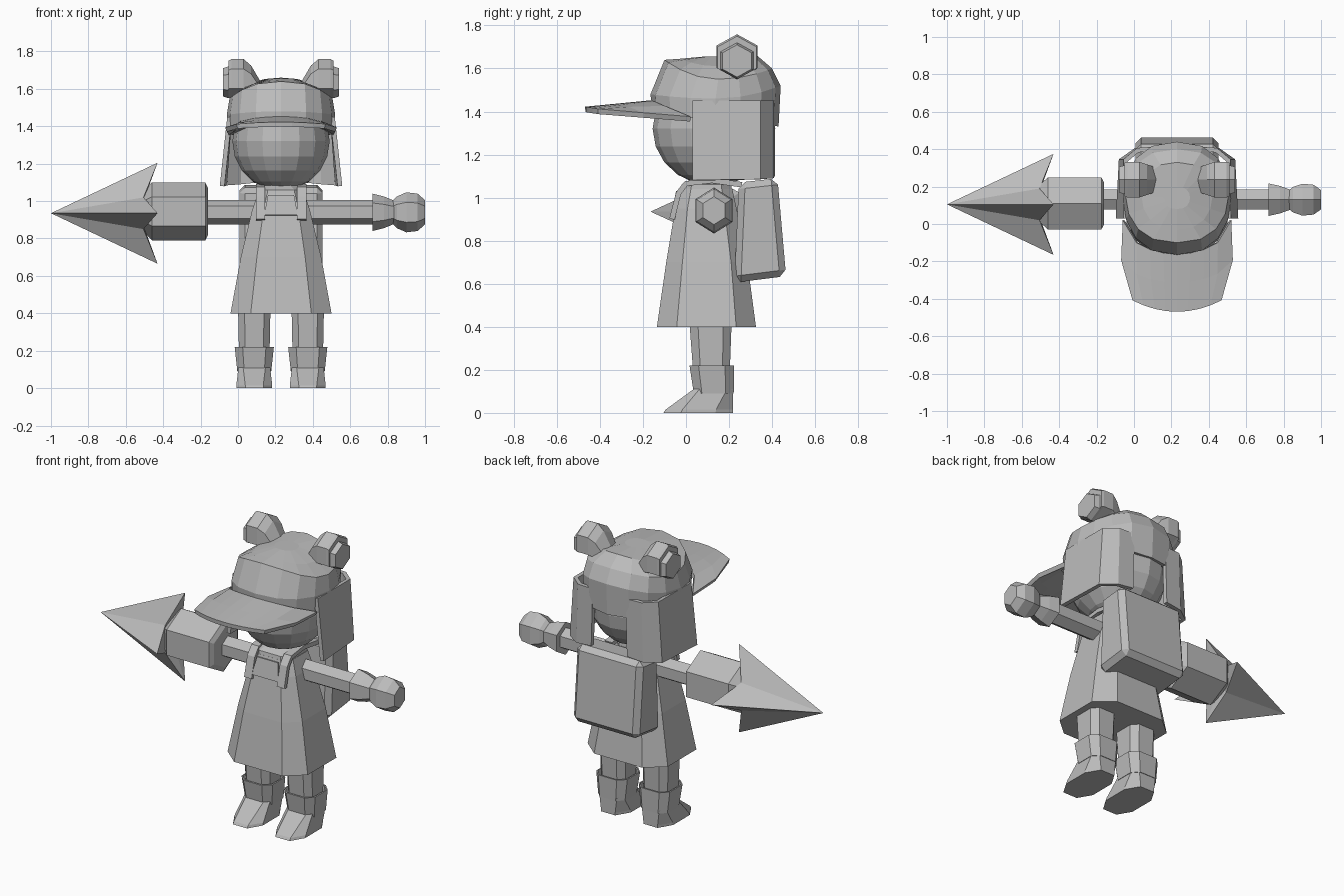
import bpy, bmesh, math
from math import sin, cos, pi
from mathutils import Vector

cube = bpy.data.objects.get("Cube")
if cube:
    bpy.data.objects.remove(cube, do_unlink=True)

CX = 0.23  # the figure's plane of symmetry
grey = bpy.data.materials.new("plain_grey")
grey.use_nodes = True
grey.diffuse_color = (0.5, 0.5, 0.5, 1)
grey.node_tree.nodes["Principled BSDF"].inputs["Base Color"].default_value = (0.5, 0.5, 0.5, 1)


def finish(name, bm, bevel=0, thick=0):
    """Turn a bmesh into a flat shaded object, shifted to the symmetry plane."""
    bmesh.ops.recalc_face_normals(bm, faces=bm.faces)
    mesh = bpy.data.meshes.new(name)
    bm.to_mesh(mesh)
    bm.free()
    mesh.materials.append(grey)
    ob = bpy.data.objects.new(name, mesh)
    ob.location.x = CX
    bpy.context.collection.objects.link(ob)
    if thick:
        m = ob.modifiers.new("thickness", "SOLIDIFY")
        m.thickness = thick
        m.offset = 0
    if bevel:
        m = ob.modifiers.new("chamfer", "BEVEL")
        m.width = bevel
        m.segments = 1
    return ob


def loft(name, rings, closed=True, caps=True, **kw):
    """Skin a list of equally long rows of points."""
    bm = bmesh.new()
    rows = [[bm.verts.new(p) for p in r] for r in rings]
    n = len(rows[0])
    for a, b in zip(rows, rows[1:]):
        for i in range(n if closed else n - 1):
            j = (i + 1) % n
            bm.faces.new((a[i], a[j], b[j], b[i]))
    if caps and closed:
        bm.faces.new(rows[0])
        bm.faces.new(rows[-1])
    return finish(name, bm, **kw)


def hex_ring(x, y, z, ry, rz=None):
    """Hexagon across the x axis with a corner up."""
    rz = rz or ry
    return [(x, y + ry * sin(k * pi / 3), z + rz * cos(k * pi / 3)) for k in range(6)]


def oct_ring(z, hx, y0, y1, cx=0, cut=0.6):
    """Rectangle with cut corners across the z axis."""
    cy, hy = (y0 + y1) / 2, (y1 - y0) / 2
    pts = [(1, -cut), (1, cut), (cut, 1), (-cut, 1), (-1, cut), (-1, -cut), (-cut, -1), (cut, -1)]
    return [(cx + hx * u, cy + hy * v, z) for u, v in pts]


def box(name, x0, x1, y0, y1, z0, z1, bevel=0.0):
    rings = [[(x0, y0, z), (x1, y0, z), (x1, y1, z), (x0, y1, z)] for z in (z0, z1)]
    return loft(name, rings, bevel=bevel)


# Head
bm = bmesh.new()
bmesh.ops.create_uvsphere(bm, u_segments=16, v_segments=10, radius=1)
for v in bm.verts:
    v.co = Vector((v.co.x * 0.26, 0.13 + v.co.y * 0.285, 1.32 + v.co.z * 0.265))
finish("head", bm)

# Cap crown, with a front edge that sits higher than the sides
N = 16


def crown_ring(z, rx, y0, y1, rise_front, rise_back):
    cy, hy = (y0 + y1) / 2, (y1 - y0) / 2
    ring = []
    for k in range(N):
        a = 2 * pi * k / N
        s, c = sin(a), cos(a)
        lift = (rise_back if s > 0 else rise_front) * s * s
        ring.append((rx * math.copysign(abs(c) ** 0.8, c), cy + hy * s, z + lift))
    return ring


loft("cap_crown", [
    crown_ring(1.36, 0.285, -0.16, 0.43, 0.07, -0.03),
    crown_ring(1.46, 0.29, -0.165, 0.44, 0.02, 0.06),
    crown_ring(1.55, 0.275, -0.1, 0.40, 0.09, 0.05),
    crown_ring(1.61, 0.19, -0.03, 0.33, 0.035, 0.05),
    crown_ring(1.655, 0.07, 0.08, 0.2, 0, 0)])

# Cap brim, bent down at the sides
rows = []
for t in (0, 0.5, 1):
    row = []
    for k in range(9):
        u = k / 4 - 1
        w = math.sqrt(max(0, 1 - u * u))
        inner = Vector((0.285 * u, 0.02 - 0.18 * w, 1.365 + 0.075 * w))
        outer = Vector((0.235 * u, -0.468 + 0.06 * u * u, 1.41 - 0.01 * u * u))
        p = inner.lerp(outer, t)
        p.x *= 1 + 0.13 * sin(pi * t) * abs(u)
        row.append(p)
    rows.append(row)
loft("cap_brim", rows, closed=False, thick=0.025)

for s, side in ((-1, "right"), (1, "left")):
    # Ear flap wrapping round to the back of the head
    top = [(0.275, 0.03, 1.45), (0.275, 0.34, 1.45), (0.21, 0.395, 1.45), (0.11, 0.40, 1.45)]
    low = [(0.315, 0.03, 1.08), (0.30, 0.34, 1.085), (0.22, 0.395, 1.09), (0.12, 0.40, 1.10)]
    loft(side + "_ear_flap", [[(s * x, y, z) for x, y, z in r] for r in (top, low)],
         closed=False, thick=0.025)

    # Round animal ear with a raised outer disc
    profile = [(0.31, 1.635, 0.075), (0.28, 1.635, 0.085), (0.28, 1.65, 0.10),
               (0.265, 1.655, 0.104), (0.2, 1.655, 0.104), (0.16, 1.635, 0.09), (0.11, 1.57, 0.07)]
    loft(side + "_ear", [hex_ring(s * x, 0.237, z, r * 1.05, r) for x, z, r in profile])

    # Leg, boot and cuff
    lx = s * 0.143
    loft(side + "_leg", [oct_ring(0.1, 0.08, 0.04, 0.20, lx), oct_ring(0.5, 0.088, 0.01, 0.215, lx)])
    loft(side + "_boot", [
        oct_ring(0, 0.096, -0.105, 0.218, lx, 0.5),
        oct_ring(0.015, 0.096, -0.095, 0.218, lx, 0.5),
        oct_ring(0.11, 0.085, 0.035, 0.218, lx, 0.7)])
    cuff = loft(side + "_boot_cuff", [
        oct_ring(0.09, 0.087, 0.04, 0.218, lx),
        oct_ring(0.22, 0.101, 0.02, 0.22, lx)], caps=False, thick=0.008)

    # Backpack strap over the shoulder
    path = [(-0.065, 0.9), (-0.035, 1.02), (0.0, 1.065), (0.12, 1.08), (0.26, 1.06)]
    loft(side + "_strap", [[(s * 0.085, y, z), (s * 0.135, y, z)] for y, z in path],
         closed=False, thick=0.025)

# Dress, collar and bib
loft("dress", [
    oct_ring(0.4, 0.27, -0.135, 0.325),
    oct_ring(0.7, 0.215, -0.092, 0.285),
    oct_ring(0.95, 0.155, -0.05, 0.235),
    oct_ring(1.04, 0.125, -0.025, 0.215)])
loft("collar", [
    oct_ring(0.99, 0.13, -0.035, 0.22),
    oct_ring(1.06, 0.12, -0.02, 0.21),
    oct_ring(1.085, 0.08, 0.02, 0.18)])
bib = [[(-0.07, -0.04, 1.03), (0.07, -0.04, 1.03)], [(-0.09, -0.062, 0.925), (0.09, -0.062, 0.925)]]
loft("bib", bib, closed=False, thick=0.012)

# Backpack, leaning a little
prof = [(0.225, 0.605), (0.465, 0.635), (0.425, 1.09), (0.245, 1.07)]
loft("backpack", [[(x, y, z) for y, z in prof] for x in (-0.222, 0.222)], bevel=0.03)

# Arms, hand and cuff along x
AY, AZ = 0.13, 0.94
loft("arms", [hex_ring(x, AY, AZ, 0.062, 0.066) for x in (-0.42, 0.53)])
loft("left_cuff", [hex_ring(x, AY, AZ, r) for x, r in ((0.49, 0.1), (0.55, 0.085), (0.61, 0.06))])
hand = [(0.58, 0.045), (0.62, 0.085), (0.67, 0.107), (0.73, 0.1), (0.77, 0.065)]
loft("left_hand", [hex_ring(x, AY, AZ, r * 0.92, r) for x, r in hand])

# Launcher sleeve on the right arm
sleeve = [(-0.39, 0.125), (-0.405, 0.155), (-0.69, 0.155), (-0.735, 0.11)]
loft("launcher_sleeve", [hex_ring(x, 0.11, 0.945, r * 1.04, r) for x, r in sleeve])

# Four finned arrowhead
bm = bmesh.new()
tip = bm.verts.new((-1.23, 0.105, 0.935))
hub = bm.verts.new((-0.76, 0.105, 0.935))
star = []
for k in range(8):
    x, r = ((-0.66, 0.27), (-0.735, 0.12))[k % 2]
    star.append(bm.verts.new((x, 0.105 + r * cos(k * pi / 4), 0.935 + r * sin(k * pi / 4))))
for k in range(8):
    for apex in (tip, hub):
        bm.faces.new((star[k], star[(k + 1) % 8], apex))
finish("arrowhead", bm)
